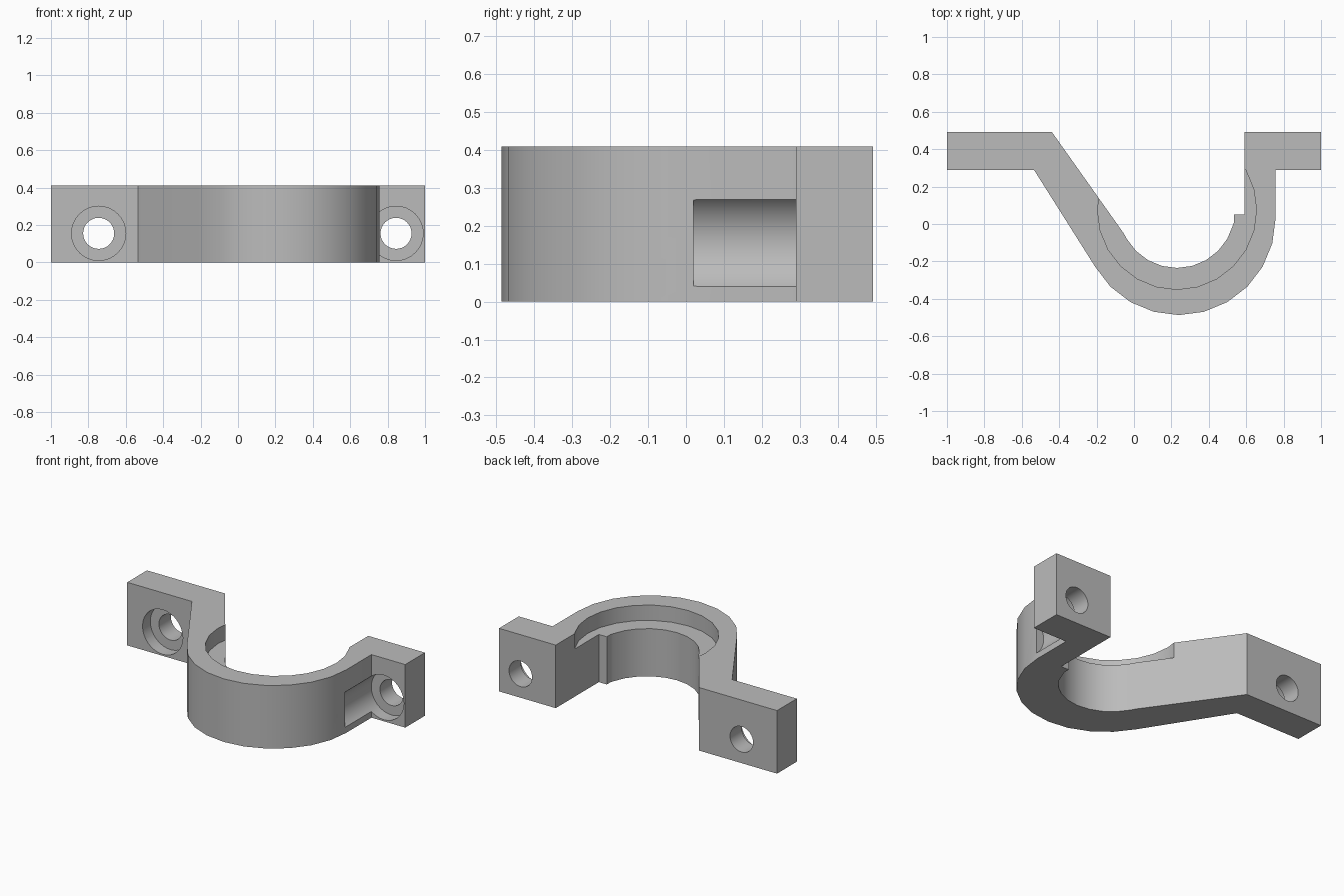
import bpy, bmesh
from math import radians, cos, sin
from mathutils import Matrix, Vector

default = bpy.data.objects.get("Cube")
if default:
    bpy.data.objects.remove(default, do_unlink=True)

HEIGHT = 0.41
BACK, FRONT = 0.493, 0.29      # flange faces along y
HOLE_Z = 0.155

grey = bpy.data.materials.new("plain_grey")
grey.use_nodes = True
colour = (0.5, 0.5, 0.5, 1)
grey.diffuse_color = colour
grey.node_tree.nodes["Principled BSDF"].inputs["Base Color"].default_value = colour


def make_object(name, bm):
    bmesh.ops.recalc_face_normals(bm, faces=bm.faces[:])
    mesh = bpy.data.meshes.new(name)
    bm.to_mesh(mesh)
    bm.free()
    mesh.materials.append(grey)
    obj = bpy.data.objects.new(name, mesh)
    bpy.context.collection.objects.link(obj)
    return obj


def arc(cx, cy, r, start, end, step):
    return [(cx + r * cos(radians(a)), cy + r * sin(radians(a)))
            for a in range(start, end + (1 if step > 0 else -1), step)]


def cut_cylinder(target, radius, start, end, segments):
    """Subtract a cylinder running from start to end."""
    start, end = Vector(start), Vector(end)
    axis = end - start
    turn = axis.to_track_quat('Z', 'Y').to_matrix().to_4x4()
    bm = bmesh.new()
    bmesh.ops.create_cone(bm, cap_ends=True, segments=segments, radius1=radius,
                          radius2=radius, depth=axis.length,
                          matrix=Matrix.Translation((start + end) / 2) @ turn)
    cutter = make_object("cutter", bm)
    cutter.hide_render = True
    mod = target.modifiers.new("cut", 'BOOLEAN')
    mod.operation, mod.solver, mod.object = 'DIFFERENCE', 'EXACT', cutter
    bpy.context.view_layer.objects.active = target
    bpy.ops.object.modifier_apply(modifier=mod.name)
    bpy.data.objects.remove(cutter, do_unlink=True)


# Clamp outline: flanges, slanted arm, curved saddle and inner stop
outline = [(-1, BACK), (-1, FRONT), (-0.535, FRONT)]
outline += arc(0.24, 0.03, 0.517, -150, 0, 15)
outline += [(0.757, FRONT), (1, FRONT), (1, BACK), (0.592, BACK),
            (0.592, 0.05), (0.535, 0.05), (0.535, 0.01)]
outline += arc(0.23, 0.075, 0.31, -15, -150, -15)
outline += [(-0.055, -0.05), (-0.44, BACK)]

bm = bmesh.new()
base = bm.faces.new([bm.verts.new((x, y, 0)) for x, y in outline])
top = bmesh.ops.extrude_face_region(bm, geom=[base])["geom"]
bmesh.ops.translate(bm, vec=(0, 0, HEIGHT),
                    verts=[v for v in top if isinstance(v, bmesh.types.BMVert)])
clamp = make_object("clamp_bracket", bm)

# Round recess in the top of the saddle
cut_cylinder(clamp, 0.425, (0.23, 0.075, HEIGHT - 0.1), (0.23, 0.075, HEIGHT + 0.2), 24)

# Bolt holes with counterbores; the one beside the wall also pockets it
for x in (-0.745, 0.845):
    cut_cylinder(clamp, 0.083, (x, 0.1, HOLE_Z), (x, 0.7, HOLE_Z), 32)
    cut_cylinder(clamp, 0.145, (x, 0.02, HOLE_Z), (x, FRONT + 0.08, HOLE_Z), 32)

bpy.ops.object.select_all(action='DESELECT')
clamp.select_set(True)
bpy.context.view_layer.objects.active = clamp
bpy.ops.object.shade_smooth_by_angle(angle=radians(30))
